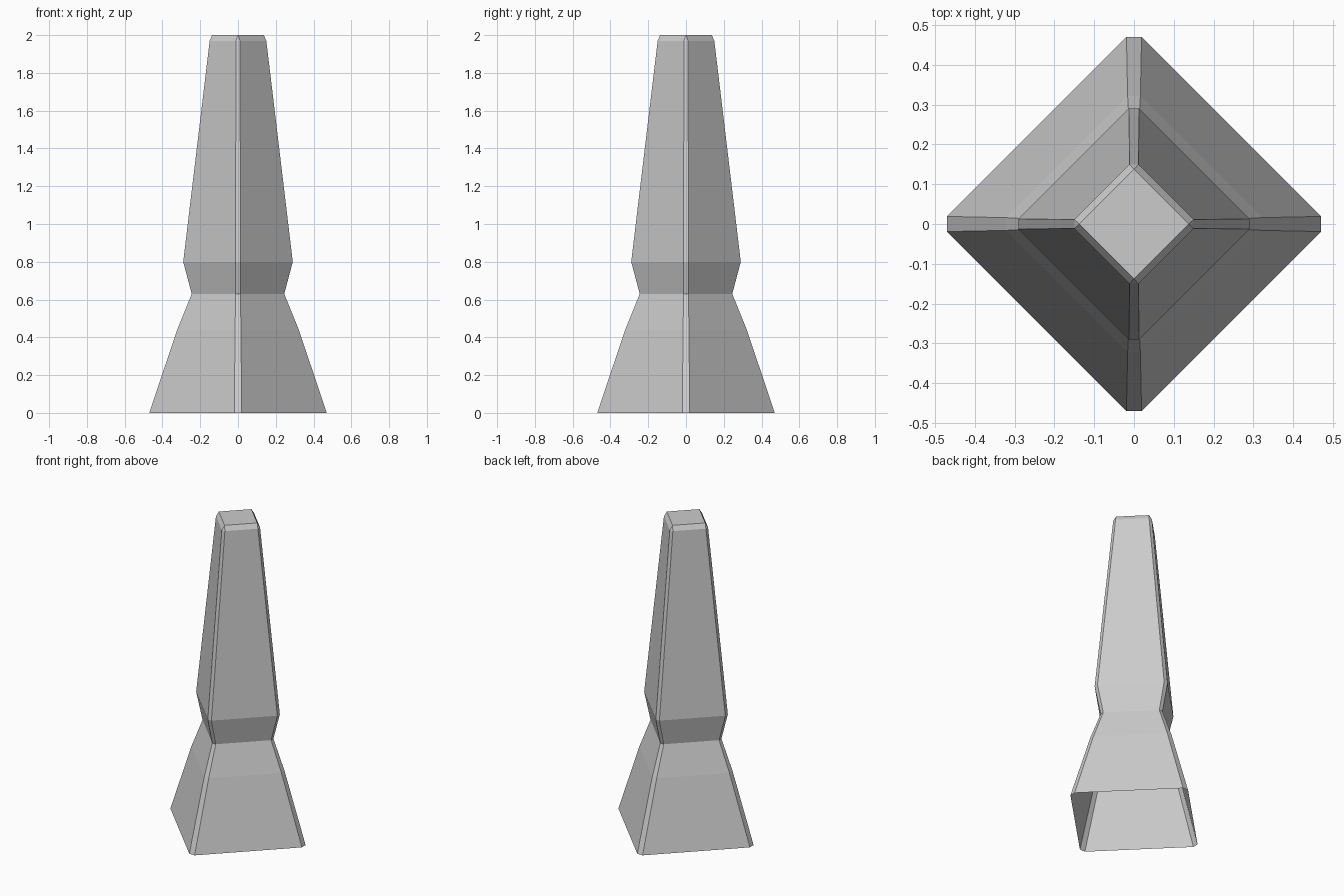
import bpy
import bmesh

old = bpy.data.objects.get("Cube")
if old:
    bpy.data.objects.remove(old, do_unlink=True)

# Stone material
stone = bpy.data.materials.new("light_grey_stone")
stone.use_nodes = True
colour = (0.6, 0.6, 0.6, 1.0)
stone.diffuse_color = colour
stone.node_tree.nodes["Principled BSDF"].inputs["Base Color"].default_value = colour

# Profile: height, corner reach, half width of the corner chamfer
PROFILE = [
    (0.00, 0.47, 0.019),
    (0.44, 0.322, 0.016),
    (0.63, 0.245, 0.012),
    (0.80, 0.29, 0.013),
    (1.97, 0.15, 0.011),
]
TOP_Z, TOP_REACH = 2.0, 0.137
DIRECTIONS = [(1, 0), (0, 1), (-1, 0), (0, -1)]


def chamfered_ring(bm, z, reach, half):
    """Diamond ring with each corner cut flat."""
    ring = []
    for dx, dy in DIRECTIONS:
        for side in (-half, half):
            ring.append(bm.verts.new((dx * reach - dy * side, dy * reach + dx * side, z)))
    return ring


bm = bmesh.new()
rings = [chamfered_ring(bm, *level) for level in PROFILE]

# Tapering walls, open underneath
for low, high in zip(rings, rings[1:]):
    for i in range(8):
        j = (i + 1) % 8
        bm.faces.new((low[i], low[j], high[j], high[i]))

# Bevelled cap: each chamfer ends in a point at the top
top = [bm.verts.new((dx * TOP_REACH, dy * TOP_REACH, TOP_Z)) for dx, dy in DIRECTIONS]
last = rings[-1]
for c in range(4):
    n = (c + 1) % 4
    bm.faces.new((last[2 * c], last[2 * c + 1], top[c]))
    bm.faces.new((last[2 * c + 1], last[2 * n], top[n], top[c]))
bm.faces.new(top)

mesh = bpy.data.meshes.new("obelisk")
bm.to_mesh(mesh)
bm.free()
mesh.materials.append(stone)
obelisk = bpy.data.objects.new("obelisk", mesh)
bpy.context.collection.objects.link(obelisk)
